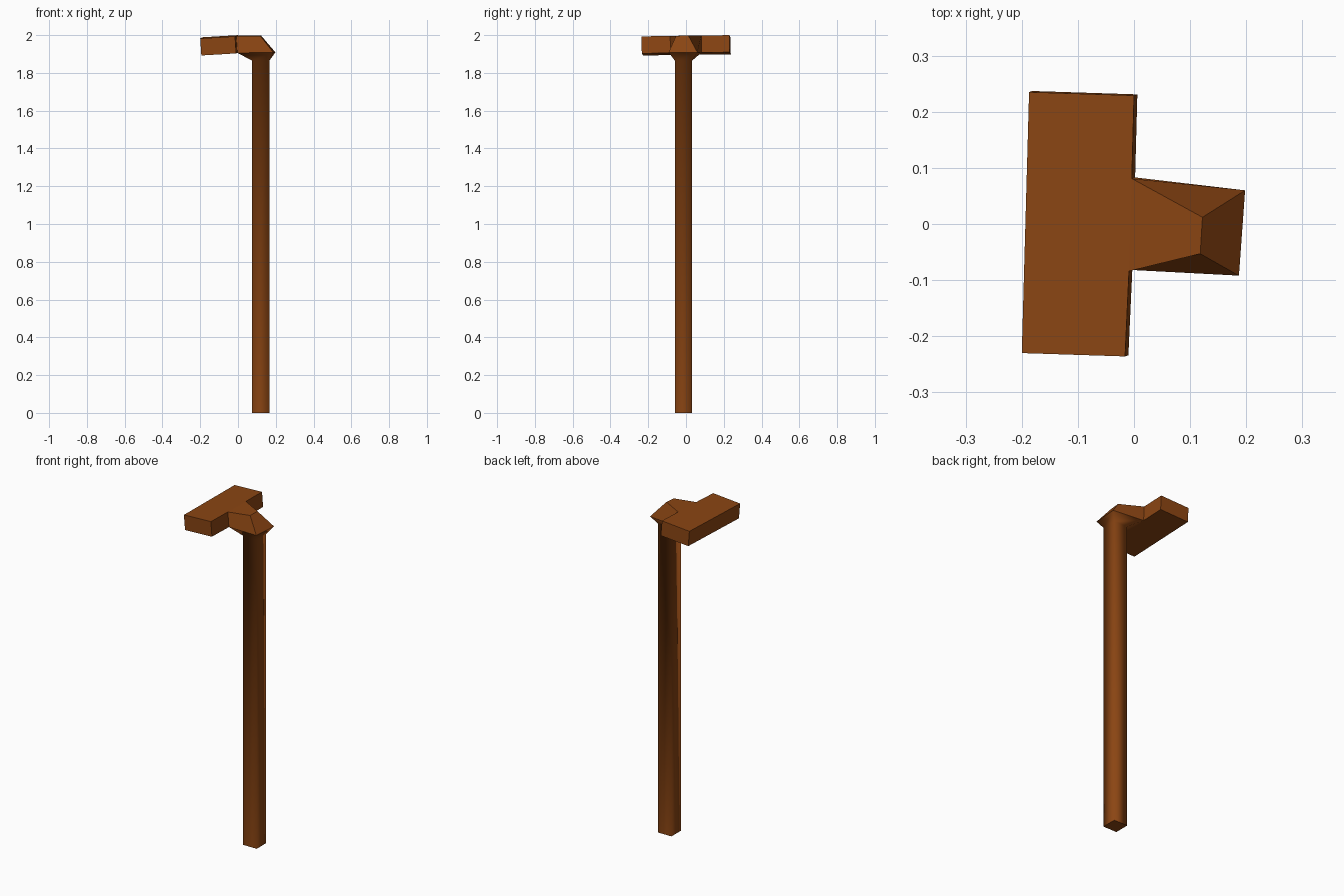
import bpy, bmesh

if "Cube" in bpy.data.objects:
    bpy.data.objects.remove(bpy.data.objects["Cube"])

brown = bpy.data.materials.new("saddle brown")
brown.diffuse_color = (0.258, 0.06, 0.0065, 1)
brown.use_nodes = True
brown.node_tree.nodes["Principled BSDF"].inputs["Base Color"].default_value = brown.diffuse_color


def make(name, verts, faces, smooth=()):
    """Mesh object from points and faces; faces listed in smooth are shaded smooth."""
    bm = bmesh.new()
    vs = [bm.verts.new(v) for v in verts]
    for i, f in enumerate(faces):
        bm.faces.new([vs[k] for k in f]).smooth = i in smooth
    mesh = bpy.data.meshes.new(name)
    bm.to_mesh(mesh)
    bm.free()
    mesh.materials.append(brown)
    ob = bpy.data.objects.new(name, mesh)
    bpy.context.collection.objects.link(ob)
    return ob


def slab_z(x, y):
    """Slightly tilted top plane of the cross bar."""
    return 1.997 + 0.06 * x + 0.012 * y


# shared cross-sections
square = [(0.075, -0.059), (0.166, -0.059), (0.166, 0.032), (0.075, 0.032)]
outline = [(-0.2, -0.23), (-0.016, -0.236), (-0.009, -0.084), (-0.004, 0.081),
           (0.0, 0.229), (-0.187, 0.235)]
bar_top = [(x, y, slab_z(x, y)) for x, y in outline]
bar_low = [(x + 0.006, y + 0.002, slab_z(x, y) - 0.09) for x, y in outline]

# post with its smooth flared top
rim = [bar_low[2], (0.187, -0.092, 1.909), (0.198, 0.06, 1.909), bar_low[3]]
post_verts = [(x, y, z) for z in (0.0, 1.865) for x, y in square] + rim
post_faces = [(3, 2, 1, 0)]
for base in (0, 4):
    for i in range(4):
        j = (i + 1) % 4
        post_faces.append((base + i, base + j, base + 4 + j, base + 4 + i))
make("post", post_verts, post_faces, smooth=range(1, 9))

# tapered neck joining the post to the bar
ridge = [bar_top[2], (0.118, -0.053, 1.996), (0.122, 0.012, 1.998), bar_top[3]]
make("neck", rim + ridge,
     [(0, 1, 5, 4), (1, 2, 6, 5), (2, 3, 7, 6), (4, 5, 6, 7)])

# cross bar, open where the neck meets it
n = len(outline)
bar_faces = [tuple(range(n)), tuple(range(2 * n - 1, n - 1, -1))]
for i in range(n):
    if i != 2:
        j = (i + 1) % n
        bar_faces.append((n + i, n + j, j, i))
make("cross_bar", bar_top + bar_low, bar_faces)
